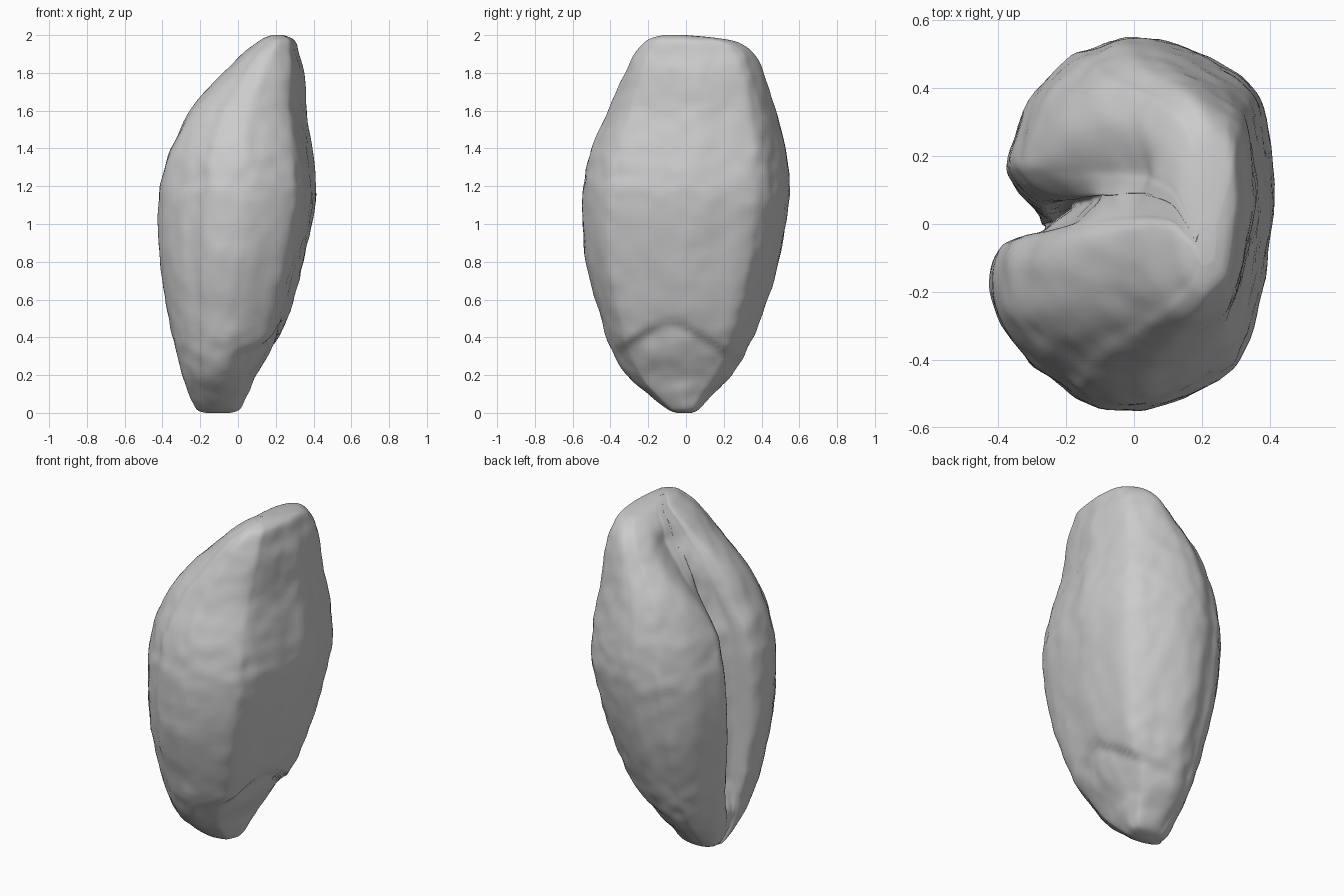
import bpy, bmesh
from math import exp
from mathutils import Vector, noise

cube = bpy.data.objects.get("Cube")
if cube:
    bpy.data.objects.remove(cube, do_unlink=True)

# Kidney-shaped cross-section in a unit square, starting inside the crease
SECTION = [(-.43, .1), (-.56, .02), (-.68, -.05), (-.84, -.08), (-.96, -.14), (-1, -.3),
           (-.92, -.54), (-.73, -.74), (-.52, -.86), (-.36, -.95), (-.03, -1), (.28, -.95),
           (.66, -.81), (.79, -.66), (.9, -.36), (.99, 0), (.99, .27), (.93, .62), (.8, .77),
           (.6, .87), (.24, .98), (-.05, 1), (-.3, .94), (-.48, .88), (-.72, .66),
           (-.87, .37), (-.82, .24), (-.64, .12), (-.5, .13)]

# Side outlines from base to tip: height, x range, y range
LEVELS = [(0, -.17, -.04, -.05, .03), (.02, -.22, .01, -.10, .07), (.1, -.26, .05, -.2, .14),
          (.2, -.295, .095, -.31, .24), (.35, -.34, .2, -.4, .33), (.5, -.37, .265, -.45, .39),
          (.8, -.41, .35, -.53, .49), (1.1, -.42, .41, -.55, .545), (1.25, -.4, .41, -.535, .545),
          (1.4, -.36, .39, -.5, .525), (1.6, -.26, .355, -.41, .475), (1.8, -.08, .345, -.32, .405),
          (1.9, .02, .32, -.27, .36), (1.96, .1, .305, -.22, .28), (1.985, .14, .28, -.18, .16),
          (2, .18, .24, -.12, 0)]


def smooth(t):
    t = max(0, min(1, t))
    return t * t * (3 - 2 * t)


def spline(points, steps, closed):
    """Catmull-Rom curve through tuples of any length."""
    n = len(points)
    pick = (lambda i: points[i % n]) if closed else (lambda i: points[max(0, min(n - 1, i))])
    out = []
    for i in range(n if closed else n - 1):
        for s in range(steps):
            t = s / steps
            out.append(tuple(
                b + t / 2 * (c - a + t * (2 * a - 5 * b + 4 * c - d + t * (3 * (b - c) + d - a)))
                for a, b, c, d in zip(pick(i - 1), pick(i), pick(i + 1), pick(i + 2))))
    return out if closed else out + [points[-1]]


section = spline(SECTION, 5, True)
levels = spline(LEVELS, 7, False)

bm = bmesh.new()
rings = []
for z, x0, x1, y0, y1 in levels:
    depth = smooth((z - .12) / .3) * (1 - smooth((z - 1.35) / .4))
    hollow = .34 * smooth((z - 1.3) / .4) * (1 - smooth((z - 1.82) / .15))
    middle = .05 + .22 * smooth((z - 1.4) / .4)
    ring = []
    for u, v in section:
        # The crease closes towards both ends and opens into a broad hollow near the tip
        crease = smooth((.26 - abs(v - .08)) / .12) if u < 0 else 0
        u_in = u + (-.9 - u) * (1 - depth) * crease
        u_in += hollow * exp(-((v - middle) / .3) ** 2) * smooth(-u * 3)
        x = (x0 + x1) / 2 + u_in * (x1 - x0) / 2
        y = (y0 + y1) / 2 + v * (y1 - y0) / 2
        # Rounded arch-shaped step around the germ at the base of the back
        below = .56 - .7 * ((y + .08) ** 2 + .004) ** .5 - z
        x -= .028 * smooth(u * 2) * smooth(below / .06) * (1 - smooth(below / .25))
        # Gentle lengthwise wrinkles and fine bumps
        out = Vector((u, v, 0)).normalized()
        size = min(1, (x1 - x0) / .5)
        bump = .01 * noise.noise(Vector((x * 6, y * 6, z * 1.5)))
        bump += .007 * noise.noise(Vector((x * 14, y * 14, z * 12)))
        ring.append(bm.verts.new((x + out.x * bump * size, y + out.y * bump * size, z)))
    rings.append(ring)

# Skin the rings and close both ends
for low, high in zip(rings, rings[1:]):
    for i in range(len(low)):
        j = (i + 1) % len(low)
        bm.faces.new((low[i], low[j], high[j], high[i]))
bm.faces.new(rings[0][::-1])
bm.faces.new(rings[-1])
bmesh.ops.recalc_face_normals(bm, faces=bm.faces)

mesh = bpy.data.meshes.new("grain_kernel")
bm.to_mesh(mesh)
bm.free()
mesh.shade_smooth()
kernel = bpy.data.objects.new("grain_kernel", mesh)
bpy.context.collection.objects.link(kernel)

# Plain grey husk
husk = bpy.data.materials.new("husk_grey")
husk.use_nodes = True
husk.diffuse_color = (.6, .6, .6, 1)
bsdf = husk.node_tree.nodes["Principled BSDF"]
bsdf.inputs["Base Color"].default_value = (.6, .6, .6, 1)
mesh.materials.append(husk)
